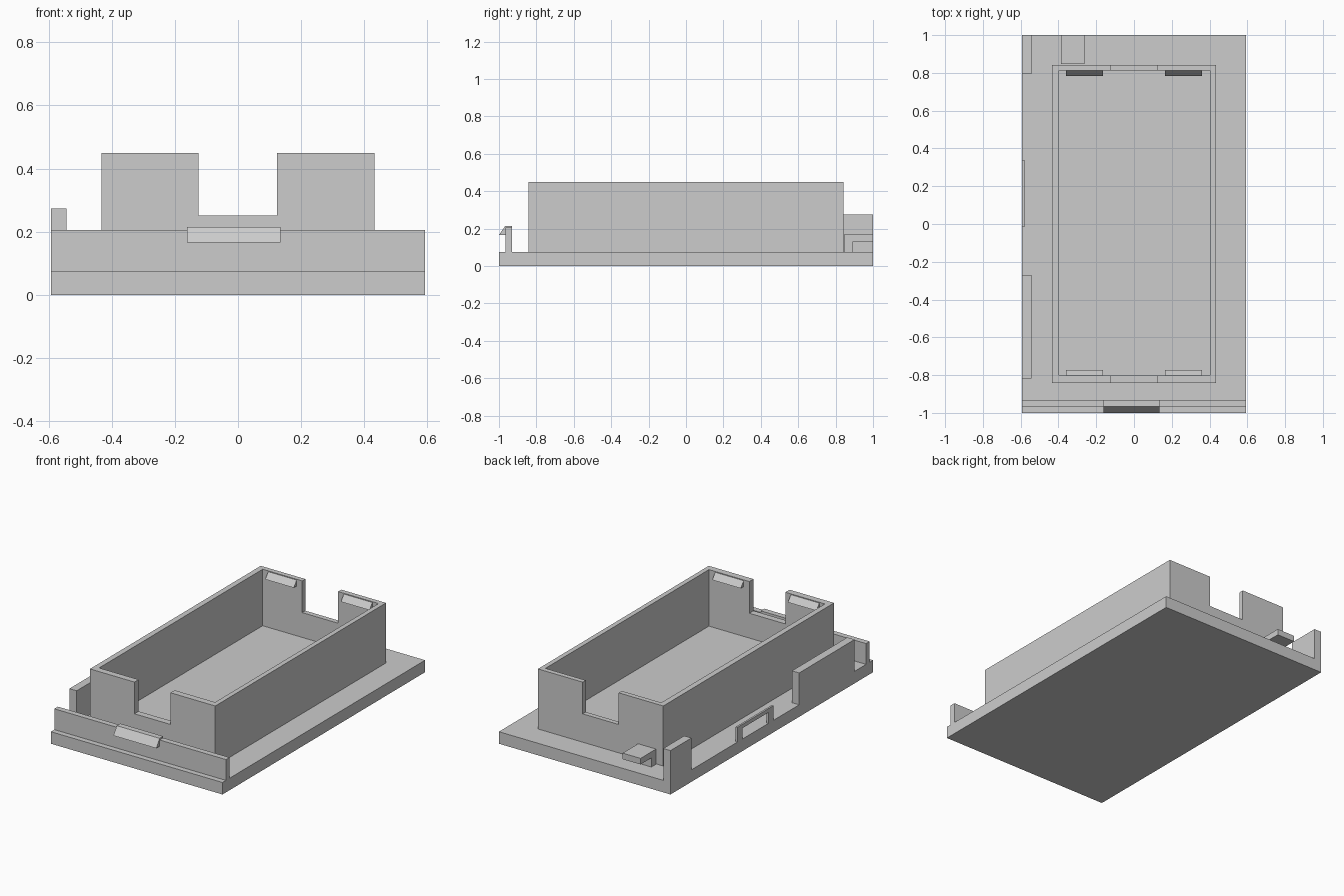
import bpy
import bmesh
from mathutils import Vector

if "Cube" in bpy.data.objects:
    bpy.data.objects.remove(bpy.data.objects["Cube"])

grey = bpy.data.materials.new("plain_grey")
grey.diffuse_color = (0.605, 0.605, 0.605, 1)
grey.use_nodes = True
grey.node_tree.nodes["Principled BSDF"].inputs["Base Color"].default_value = grey.diffuse_color


def prism(name, axis, lo, hi, profile):
    """Extrude a profile along an axis; profile is (y, z) for axis x, (x, z) for axis y."""
    def place(p, t):
        return Vector((t, p[0], p[1])) if axis == "x" else Vector((p[0], t, p[1]))
    bm = bmesh.new()
    face = bm.faces.new([bm.verts.new(place(p, lo)) for p in profile])
    ext = bmesh.ops.extrude_face_region(bm, geom=[face])
    verts = [v for v in ext["geom"] if isinstance(v, bmesh.types.BMVert)]
    bmesh.ops.translate(bm, verts=verts, vec=place((0, 0), hi - lo))
    bmesh.ops.recalc_face_normals(bm, faces=bm.faces)
    mesh = bpy.data.meshes.new(name)
    bm.to_mesh(mesh)
    bm.free()
    mesh.materials.append(grey)
    ob = bpy.data.objects.new(name, mesh)
    bpy.context.collection.objects.link(ob)
    return ob


def box(name, x0, x1, y0, y1, z0, z1):
    return prism(name, "x", x0, x1, [(y0, z0), (y1, z0), (y1, z1), (y0, z1)])


def cut(target, cutter):
    """Subtract the cutter and throw it away."""
    mod = target.modifiers.new("cut", "BOOLEAN")
    mod.operation = "DIFFERENCE"
    mod.solver = "EXACT"
    mod.object = cutter
    bpy.context.view_layer.objects.active = target
    bpy.ops.object.modifier_apply(modifier=mod.name)
    bpy.data.objects.remove(cutter)


LEFT, RIGHT, FLOOR = -0.593, 0.593, 0.075

# Base plate
box("base_plate", LEFT, RIGHT, -1, 1, 0, FLOOR)

# Open tray with a raised floor and a notch through both ends
tray = box("tray", -0.433, 0.433, -0.843, 0.843, FLOOR, 0.45)
cut(tray, box("cavity_cutter", -0.398, 0.403, -0.802, 0.812, 0.097, 0.6))
cut(tray, box("notch_cutter", -0.125, 0.124, -1, 1, 0.252, 0.6))

# Wedge clips inside the tray ends
for end, wall_y, tip_y in (("front", -0.802, -0.773), ("back", 0.812, 0.783)):
    for side, x0, x1 in (("left", -0.36, -0.163), ("right", 0.163, 0.36)):
        prism(f"{end}_{side}_clip", "x", x0, x1,
              [(wall_y, 0.445), (tip_y, 0.408), (wall_y, 0.408)])

# Front lip and its hook
box("front_lip", LEFT, RIGHT, -0.966, -0.931, FLOOR, 0.205)
prism("front_hook", "x", -0.161, 0.135,
      [(-0.931, 0.205), (-0.931, 0.215), (-0.966, 0.215),
       (-1, 0.166), (-0.966, 0.166), (-0.966, 0.205)])

# Raised walls along the left edge
box("left_wall", LEFT, -0.543, -0.817, -0.27, FLOOR, 0.274)
box("back_left_post", LEFT, -0.543, 0.793, 1, FLOOR, 0.274)

# Thin arch on the left edge
prism("left_arch", "x", LEFT, -0.581,
      [(-0.017, FLOOR), (-0.017, 0.167), (0.34, 0.167), (0.34, FLOOR),
       (0.29, FLOOR), (0.29, 0.143), (0.035, 0.143), (0.035, FLOOR)])

# Overhanging bracket at the back
prism("back_bracket", "x", -0.386, -0.262,
      [(0.847, FLOOR), (0.893, FLOOR), (0.893, 0.132),
       (1, 0.132), (1, 0.17), (0.847, 0.17)])
